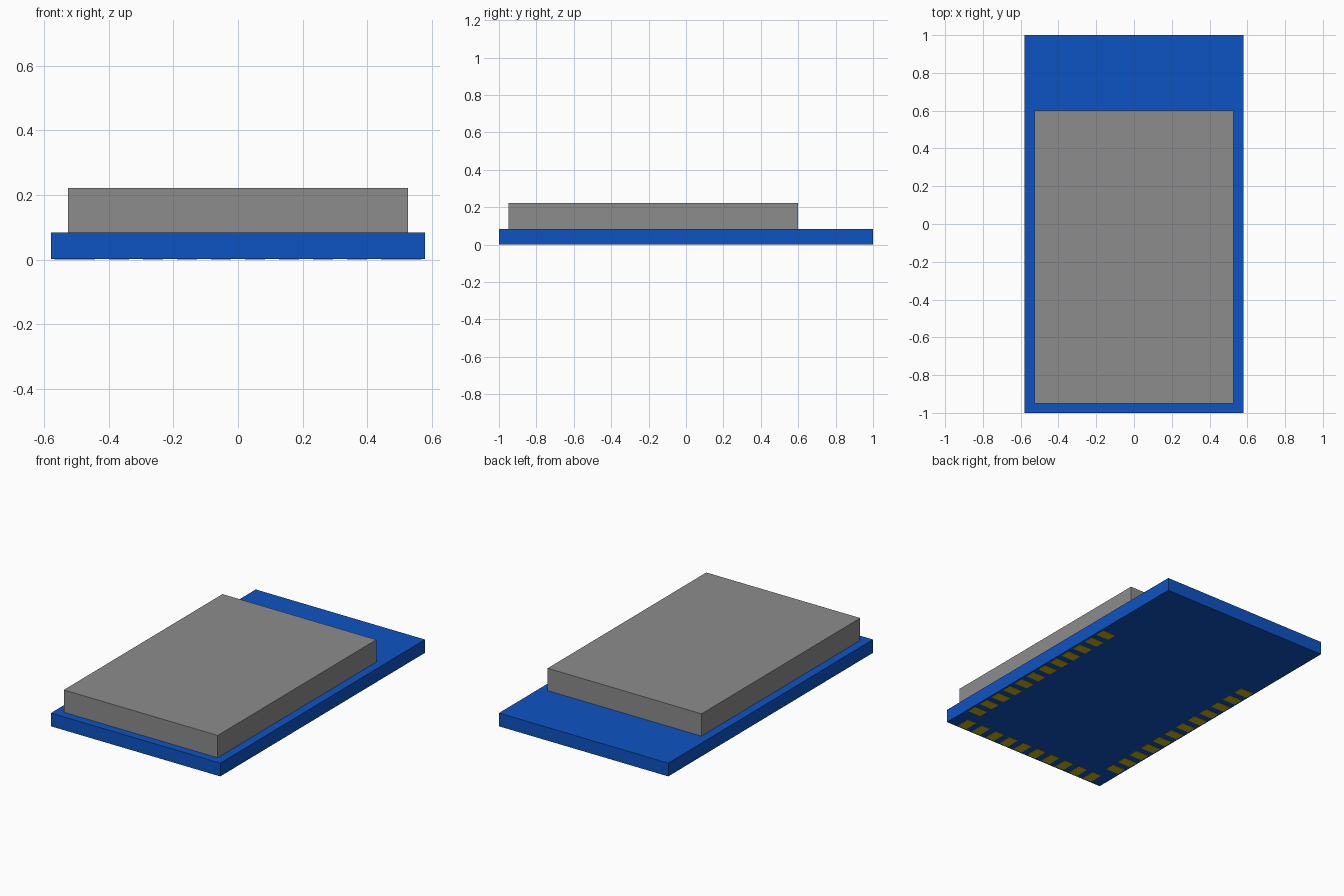
import bpy
import bmesh

if "Cube" in bpy.data.objects:
    bpy.data.objects.remove(bpy.data.objects["Cube"], do_unlink=True)

MM = 2 / 19  # one millimetre of the 11 x 19 module


def material(name, rgb):
    mat = bpy.data.materials.new(name)
    mat.use_nodes = True
    mat.diffuse_color = (*rgb, 1)
    bsdf = next(n for n in mat.node_tree.nodes if n.type == 'BSDF_PRINCIPLED')
    bsdf.inputs["Base Color"].default_value = (*rgb, 1)
    return mat


def add_box(bm, lo, hi):
    verts = bmesh.ops.create_cube(bm, size=1)["verts"]
    for v in verts:
        for i in range(3):
            v.co[i] = hi[i] if v.co[i] > 0 else lo[i]


def make_boxes(name, boxes, mat):
    bm = bmesh.new()
    for lo, hi in boxes:
        add_box(bm, lo, hi)
    mesh = bpy.data.meshes.new(name)
    bm.to_mesh(mesh)
    bm.free()
    mesh.materials.append(mat)
    obj = bpy.data.objects.new(name, mesh)
    bpy.context.collection.objects.link(obj)
    return obj


def pad(x, y, sx, sy):
    return (x - sx / 2, y - sy / 2, 0), (x + sx / 2, y + sy / 2, 0.004)


blue = material("board blue", (0.004, 0.087, 0.546))
grey = material("shield grey", (0.262, 0.262, 0.262))
gold = material("pad gold", (0.61, 0.456, 0.003))

# Circuit board and the metal shield on it
HX = 5.5 * MM
make_boxes("circuit_board", [((-HX, -1, 0.002), (HX, 1, 0.084))], blue)
make_boxes("shield_can", [((-HX + 0.5 * MM, -0.95, 0.084),
                           (HX - 0.5 * MM, 0.60, 0.222))], grey)

# Solder pads underneath: a row on each side and one along the front
LENGTH, WIDTH, INSET = 0.09, 0.062, 0.056
for side, sign in (("left", 1), ("right", -1)):
    make_boxes(side + "_pads",
               [pad(sign * (HX - INSET), -1 + (2 + i) * MM, LENGTH, WIDTH)
                for i in range(12)], gold)
make_boxes("front_pads",
           [pad((i - 4.5) * MM, -1 + INSET, WIDTH, LENGTH) for i in range(10)], gold)
